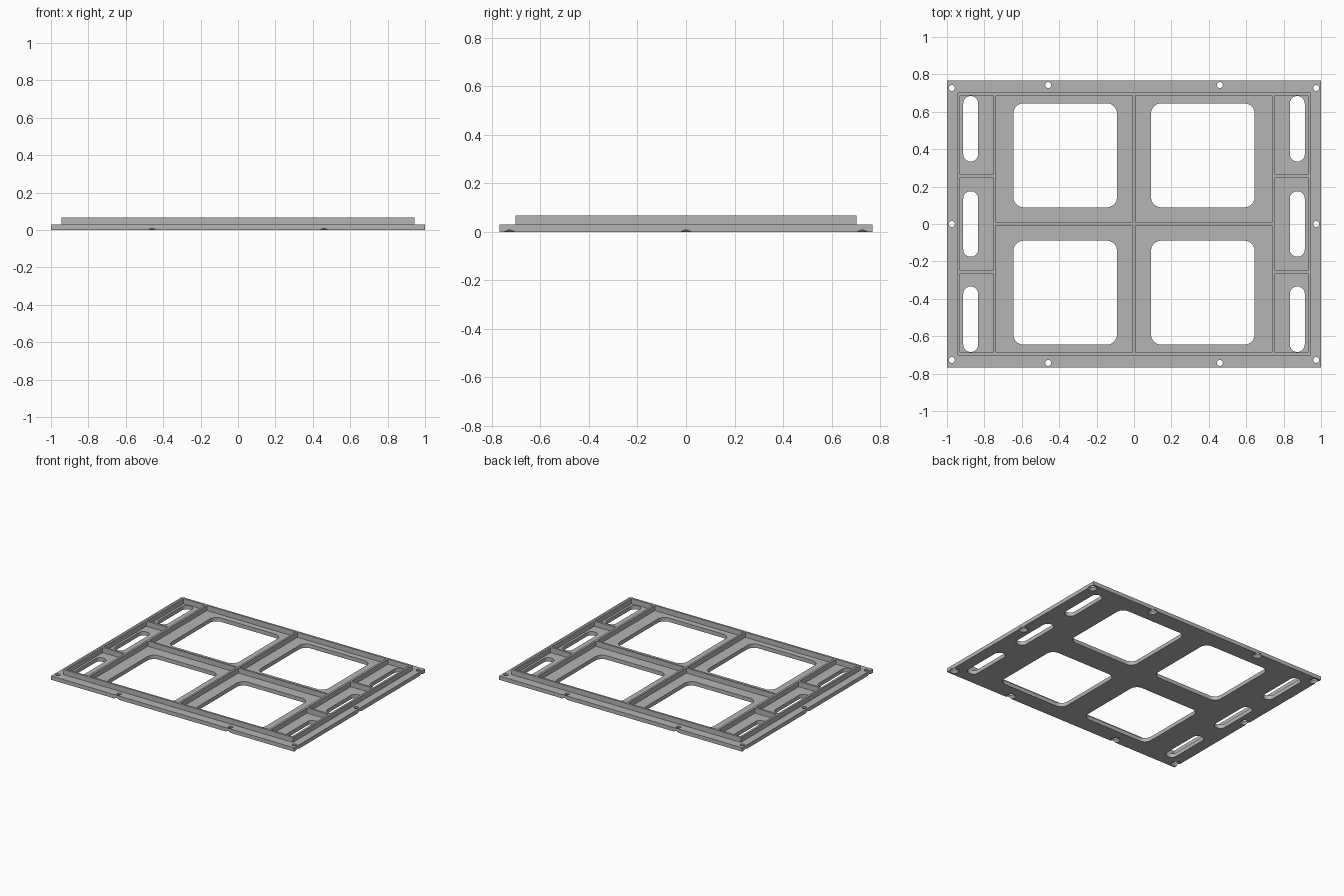
import bpy
import bmesh
from math import cos, sin, pi, radians

cube = bpy.data.objects.get("Cube")
if cube:
    bpy.data.objects.remove(cube)

PLATE_TOP, RIM_TOP = 0.029, 0.067

grey = bpy.data.materials.new("light grey")
grey.use_nodes = True
grey.diffuse_color = (0.46, 0.46, 0.46, 1)
grey.node_tree.nodes["Principled BSDF"].inputs["Base Color"].default_value = grey.diffuse_color


def rounded_rect(x0, x1, y0, y1, r=0.0, steps=8):
    """Counter-clockwise outline with corner radius r."""
    if r == 0:
        return [(x0, y0), (x1, y0), (x1, y1), (x0, y1)]
    points = []
    centres = [(x1 - r, y1 - r), (x0 + r, y1 - r), (x0 + r, y0 + r), (x1 - r, y0 + r)]
    for corner, (cx, cy) in enumerate(centres):
        for i in range(steps + 1):
            a = (corner + i / steps) * pi / 2
            points.append((cx + r * cos(a), cy + r * sin(a)))
    return points


def circle(cx, cy, r, n=24):
    return [(cx + r * cos(2 * pi * i / n), cy + r * sin(2 * pi * i / n)) for i in range(n)]


def loft(bm, layers):
    """Closed solid through (outline, z) layers of equal point count."""
    rings = [[bm.verts.new((x, y, z)) for x, y in outline] for outline, z in layers]
    bm.faces.new(rings[0][::-1])
    bm.faces.new(rings[-1])
    for low, high in zip(rings, rings[1:]):
        for i in range(len(low)):
            j = (i + 1) % len(low)
            bm.faces.new((low[i], low[j], high[j], high[i]))


def prism(bm, outline, z0, z1):
    loft(bm, [(outline, z0), (outline, z1)])


def make_object(name, bm):
    mesh = bpy.data.meshes.new(name)
    bm.to_mesh(mesh)
    bm.free()
    mesh.materials.append(grey)
    obj = bpy.data.objects.new(name, mesh)
    bpy.context.collection.objects.link(obj)
    return obj


def cut(obj, cutter):
    """Subtract the cutter, then discard it."""
    cutter.hide_render = True
    mod = obj.modifiers.new("cutouts", "BOOLEAN")
    mod.operation, mod.solver, mod.object = "DIFFERENCE", "EXACT", cutter
    bpy.ops.object.select_all(action="DESELECT")
    bpy.context.view_layer.objects.active = obj
    obj.select_set(True)
    bpy.ops.object.modifier_apply(modifier=mod.name)
    bpy.data.objects.remove(cutter)
    bpy.ops.object.shade_smooth_by_angle(angle=radians(30))


# Base plate
bm = bmesh.new()
prism(bm, rounded_rect(-1, 1, -0.768, 0.768), 0, PLATE_TOP)
plate = make_object("base_plate", bm)

bm = bmesh.new()
# Four large windows
for x in (-0.368, 0.368):
    for y in (-0.367, 0.367):
        prism(bm, rounded_rect(x - 0.277, x + 0.277, y - 0.278, y + 0.278, 0.055), -0.1, 0.1)
# Three slots down each side
for x in (-0.873, 0.873):
    for y in (-0.509, 0, 0.509):
        prism(bm, rounded_rect(x - 0.04, x + 0.04, y - 0.175, y + 0.175, 0.0395), -0.1, 0.1)
# Screw holes, countersunk from below and breaking through the plate edge
holes = [(sx * 0.974, y) for sx in (-1, 1) for y in (-0.727, 0, 0.727)]
holes += [(sx * 0.459, sy * 0.743) for sx in (-1, 1) for sy in (-1, 1)]
for x, y in holes:
    loft(bm, [(circle(x, y, 0.035), -0.002), (circle(x, y, 0.016), 0.017),
              (circle(x, y, 0.016), 0.1)])
cut(plate, make_object("plate_cutter", bm))

# Raised rim and ribs, sunk slightly into the plate
bm = bmesh.new()
prism(bm, rounded_rect(-0.944, 0.944, -0.703, 0.703), PLATE_TOP - 0.005, RIM_TOP)
ribs = make_object("rim_and_ribs", bm)

bm = bmesh.new()
for sx in (-1, 1):
    # Large pockets
    for sy in (-1, 1):
        xs = sorted((sx * 0.007, sx * 0.737))
        ys = sorted((sy * 0.007, sy * 0.688))
        prism(bm, rounded_rect(*xs, *ys), -0.1, 0.2)
    # Side pockets around the slots
    xs = sorted((sx * 0.753, sx * 0.929))
    for y0, y1 in ((-0.688, -0.265), (-0.249, 0.249), (0.265, 0.688)):
        prism(bm, rounded_rect(*xs, y0, y1), -0.1, 0.2)
cut(ribs, make_object("pocket_cutter", bm))
